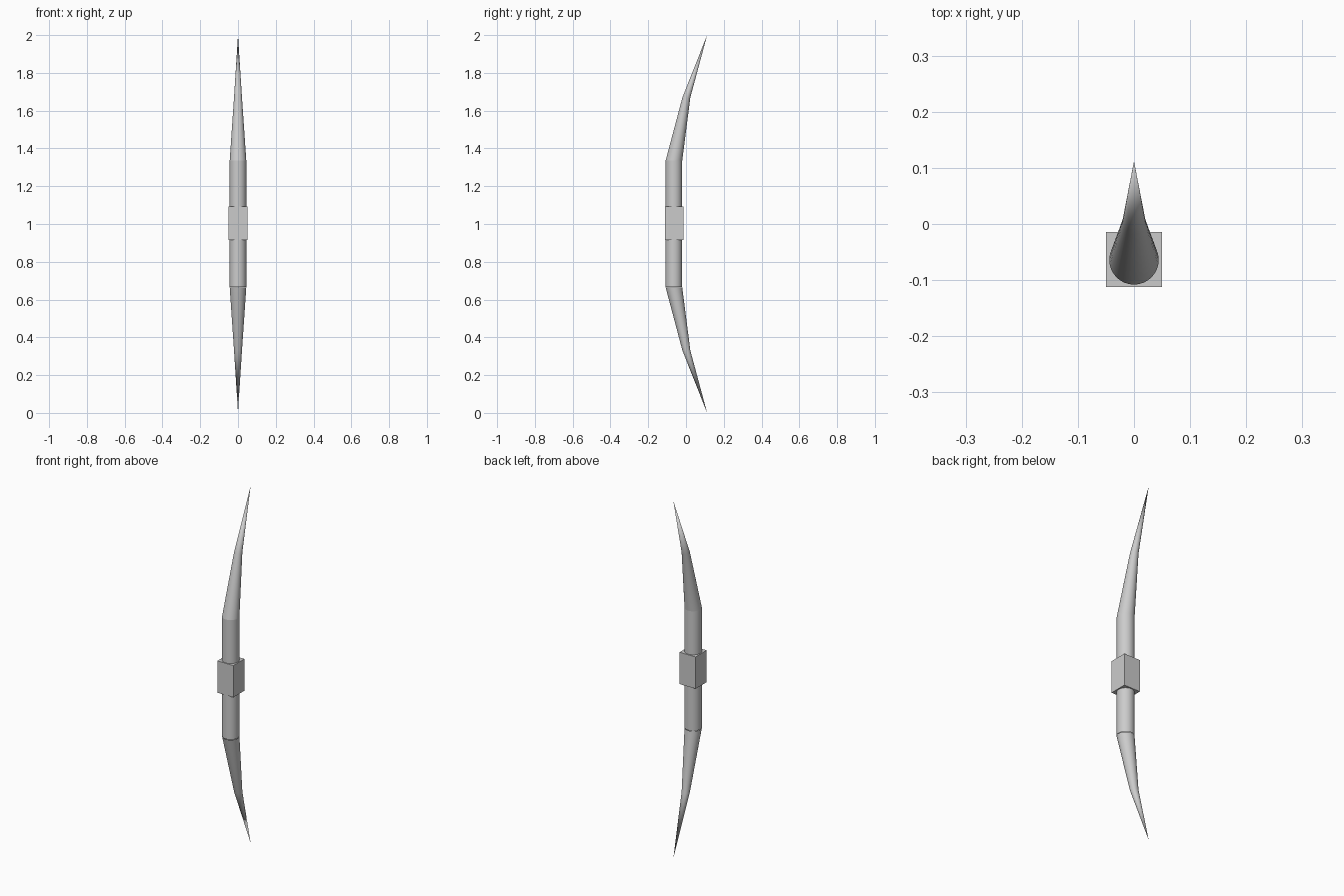
import bpy, bmesh, math

if "Cube" in bpy.data.objects:
    bpy.data.objects.remove(bpy.data.objects["Cube"])

SIDES = 32


def tube(name, rings):
    """Loft horizontal circles (y, z, radius); a zero radius closes to a point."""
    bm = bmesh.new()
    prev = None
    for y, z, r in rings:
        if r == 0:
            tip = bm.verts.new((0, y, z))
            for i in range(SIDES):
                bm.faces.new((prev[i], prev[(i + 1) % SIDES], tip))
            break
        ring = [bm.verts.new((r * math.cos(a), y + r * math.sin(a), z))
                for a in (math.tau * i / SIDES for i in range(SIDES))]
        if prev:
            for i in range(SIDES):
                j = (i + 1) % SIDES
                bm.faces.new((prev[i], prev[j], ring[j], ring[i]))
        prev = ring
    me = bpy.data.meshes.new(name)
    bm.to_mesh(me)
    bm.free()
    ob = bpy.data.objects.new(name, me)
    bpy.context.collection.objects.link(ob)
    bpy.ops.object.select_all(action='DESELECT')
    ob.select_set(True)
    bpy.context.view_layer.objects.active = ob
    bpy.ops.object.shade_smooth_by_angle(angle=math.radians(30))
    return ob


# Block gripping the middle of the bow
bpy.ops.mesh.primitive_cube_add(size=1, location=(0, -0.063, 1.003))
grip = bpy.context.object
grip.name = "grip_block"
grip.scale = (0.099, 0.098, 0.178)

# Straight middle shaft
tube("shaft", [(-0.064, 0.667, 0.044), (-0.064, 1.335, 0.044)])

# Tapered limbs, mirrored about the middle height
limbs = tube("limbs", [(-0.064, 1.335, 0.044), (0.002, 1.67, 0.021), (0.112, 2.0, 0)])
centre = bpy.data.objects.new("mirror_centre", None)
centre.location = (0, 0, 1)
centre.hide_render = True
bpy.context.collection.objects.link(centre)
mod = limbs.modifiers.new("mirror", 'MIRROR')
mod.use_axis = (False, False, True)
mod.mirror_object = centre
